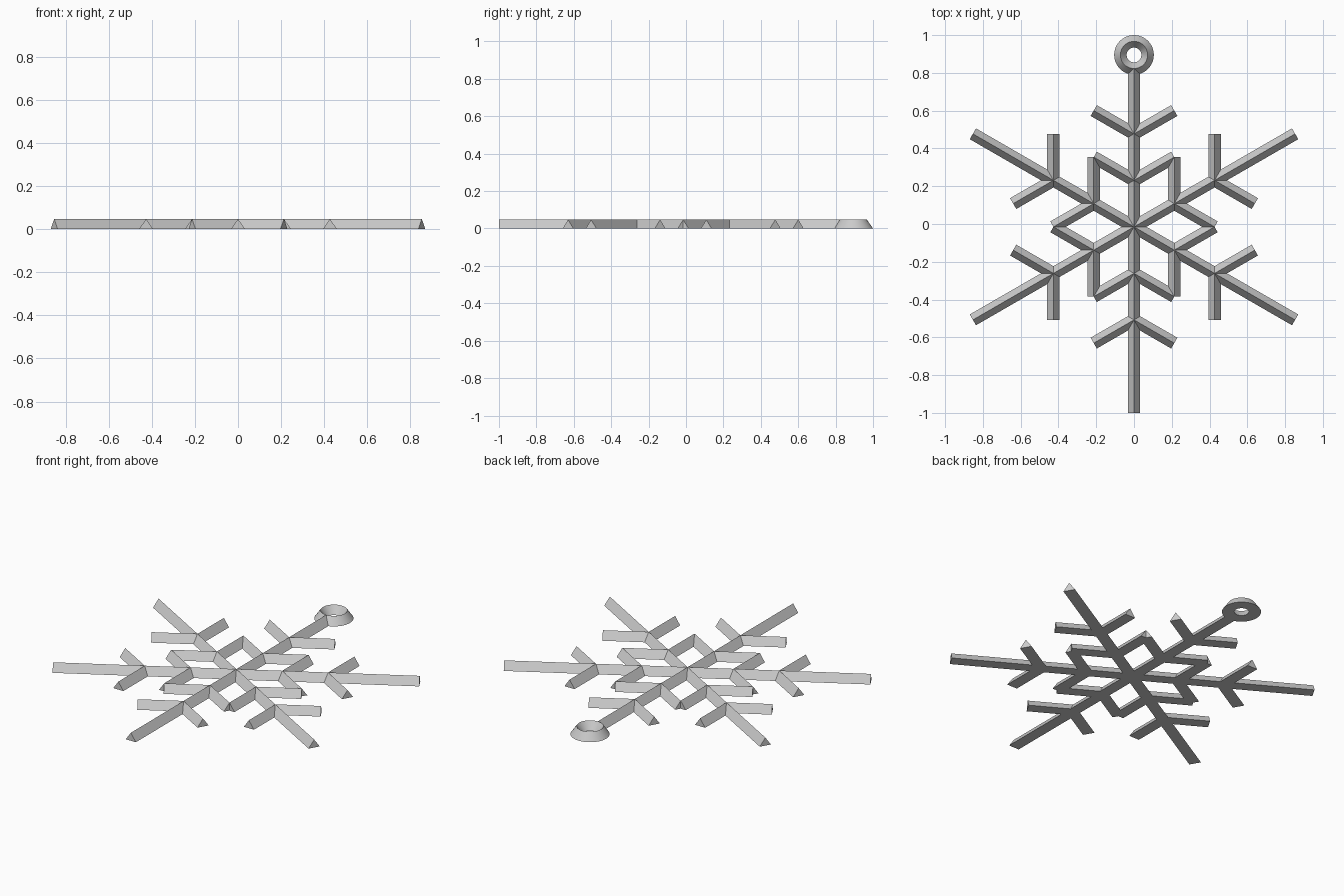
import bpy, bmesh
from math import radians, pi
from mathutils import Matrix, Vector

cube = bpy.data.objects.get("Cube")
if cube:
    bpy.data.objects.remove(cube, do_unlink=True)

HALF, HEIGHT = 0.033, 0.047      # triangular bar section
CENTRE_Y = -0.015
ARM = 0.985                      # centre to arm tip
STEP = ARM / 4                   # spacing and length of side branches
RING_Y, RING_RIDGE = 0.895, 0.072

grey = bpy.data.materials.new("plain grey")
grey.use_nodes = True
colour = (0.6, 0.6, 0.6, 1)
grey.diffuse_color = colour
grey.node_tree.nodes["Principled BSDF"].inputs["Base Color"].default_value = colour


def add_object(name, bm):
    bmesh.ops.recalc_face_normals(bm, faces=bm.faces)
    mesh = bpy.data.meshes.new(name)
    bm.to_mesh(mesh)
    bm.free()
    mesh.materials.append(grey)
    obj = bpy.data.objects.new(name, mesh)
    bpy.context.collection.objects.link(obj)
    return obj


def add_bar(bm, start, length, angle):
    """Ridged bar running along +y, then turned and moved to its start."""
    place = Matrix.Translation((0, start, 0)) @ Matrix.Rotation(angle, 4, 'Z')
    section = [(-HALF, 0), (HALF, 0), (0, HEIGHT)]
    near, far = [[bm.verts.new(place @ Vector((x, y, z))) for x, z in section]
                 for y in (0, length)]
    bm.faces.new(near)
    bm.faces.new(far[::-1])
    for i in range(3):
        j = (i + 1) % 3
        bm.faces.new((near[i], far[i], far[j], near[j]))


# Six arms, each with an inner and an outer pair of side branches
names = ["back", "back_left", "front_left", "front", "front_right", "back_right"]
for i, name in enumerate(names):
    bm = bmesh.new()
    # The back arm stops inside the hanging ring
    length = RING_Y - RING_RIDGE - CENTRE_Y if i == 0 else ARM
    add_bar(bm, 0, length, 0)
    for start in (STEP, 2 * STEP):
        for side in (-1, 1):
            add_bar(bm, start, STEP, side * radians(60))
    bm.transform(Matrix.Translation((0, CENTRE_Y, 0))
                 @ Matrix.Rotation(-i * radians(60), 4, 'Z'))
    add_object(name + "_arm", bm)

# Hanging ring: a triangular section spun around
bm = bmesh.new()
profile = [bm.verts.new((r, 0, z))
           for r, z in ((0.105, 0), (RING_RIDGE, HEIGHT), (0.039, 0))]
edges = [bm.edges.new((profile[k], profile[(k + 1) % 3])) for k in range(3)]
bmesh.ops.spin(bm, geom=profile + edges, axis=(0, 0, 1), cent=(0, 0, 0),
               angle=2 * pi, steps=48, use_merge=True)
bmesh.ops.remove_doubles(bm, verts=bm.verts, dist=0.0001)
bm.transform(Matrix.Translation((0, RING_Y, 0)))
ring = add_object("hanging_ring", bm)
bpy.ops.object.select_all(action='DESELECT')
ring.select_set(True)
bpy.context.view_layer.objects.active = ring
bpy.ops.object.shade_smooth_by_angle(angle=radians(30))
